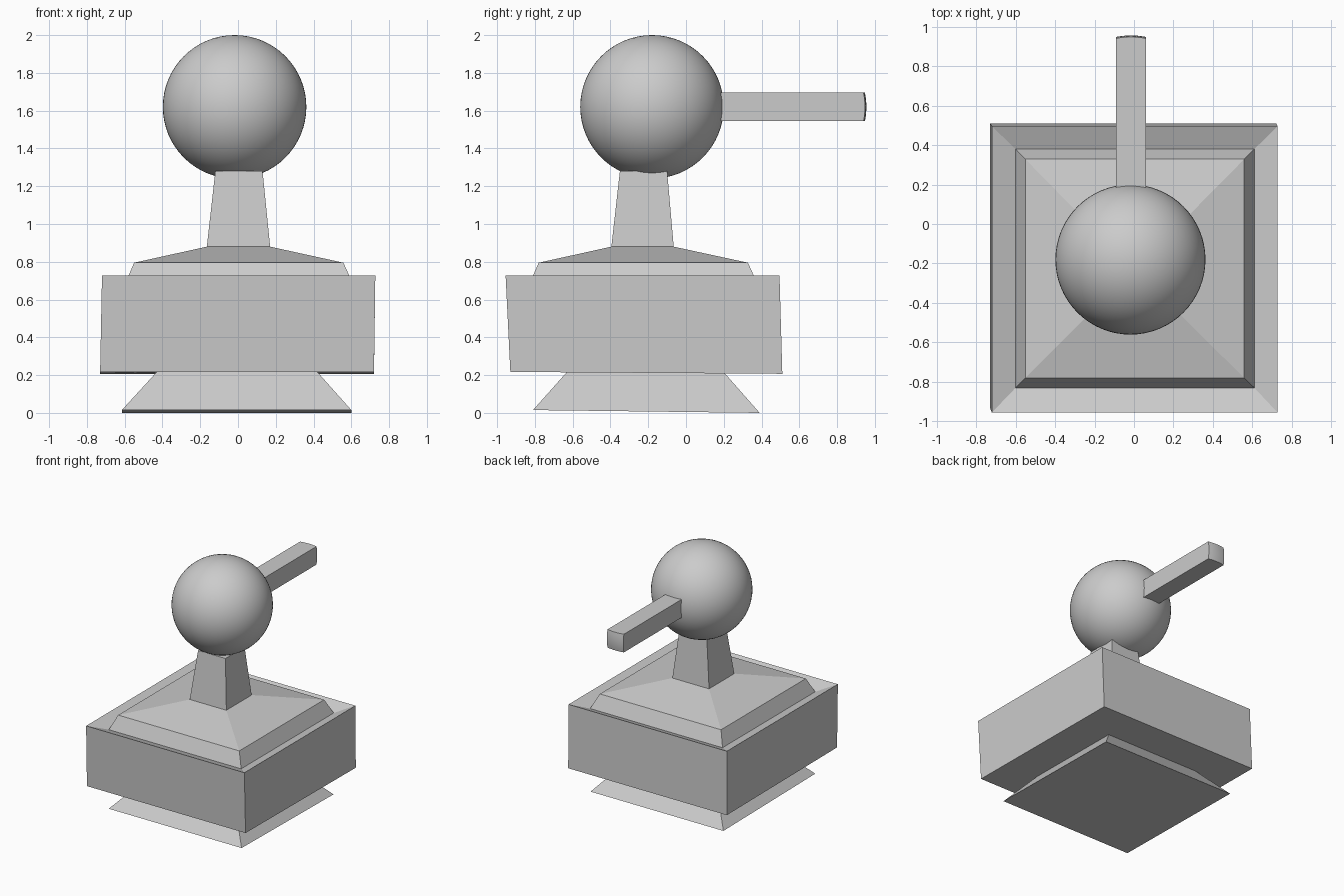
import bpy, bmesh
from mathutils import Vector, Matrix

if "Cube" in bpy.data.objects:
    bpy.data.objects.remove(bpy.data.objects["Cube"])


def finish(bm, name):
    bmesh.ops.recalc_face_normals(bm, faces=bm.faces[:])
    mesh = bpy.data.meshes.new(name)
    bm.to_mesh(mesh)
    bm.free()
    ob = bpy.data.objects.new(name, mesh)
    bpy.context.collection.objects.link(ob)
    return ob


def loft(name, rects):
    """Closed stack of rectangles: x0, x1, y0, y1, front z, back z."""
    bm = bmesh.new()
    rings = [[bm.verts.new(p) for p in
              ((x0, y0, zf), (x1, y0, zf), (x1, y1, zb), (x0, y1, zb))]
             for x0, x1, y0, y1, zf, zb in rects]
    bm.faces.new(rings[0])
    for a, b in zip(rings, rings[1:]):
        for i in range(4):
            j = (i + 1) % 4
            bm.faces.new((a[i], a[j], b[j], b[i]))
    bm.faces.new(rings[-1])
    return finish(bm, name)


# stepped pedestal: flared foot, block with recessed top, sloped cap, neck
loft("pedestal", [
    (-0.615, 0.60, -0.81, 0.39, 0.015, 0.0),
    (-0.43, 0.42, -0.63, 0.205, 0.217, 0.21),
    (-0.73, 0.72, -0.93, 0.51, 0.217, 0.207),
    (-0.72, 0.727, -0.955, 0.495, 0.727, 0.727),
    (-0.60, 0.61, -0.83, 0.38, 0.68, 0.68),
    (-0.55, 0.558, -0.78, 0.328, 0.795, 0.795),
    (-0.165, 0.17, -0.395, -0.065, 0.88, 0.88),
    (-0.12, 0.13, -0.35, -0.10, 1.28, 1.28),
])

# smooth ball on the neck
R = 0.38
C = Vector((-0.018, -0.18, 1.62))
bm = bmesh.new()
bmesh.ops.create_uvsphere(bm, u_segments=64, v_segments=32, radius=R,
                          matrix=Matrix.Translation(C))
for f in bm.faces:
    f.smooth = True
finish(bm, "ball")

# square rod out of the back, its two ends curved like the ball
bm = bmesh.new()
N, H = 6, 0.075
start, end = C.y + R - 0.005, 0.955
bmesh.ops.create_grid(bm, x_segments=N, y_segments=N, size=H,
                      matrix=Matrix.Rotation(1.5707963, 4, 'X'))
for v in bm.verts:
    v.co.y = start + (R * R - v.co.x ** 2 - v.co.z ** 2) ** 0.5 - R
    v.co.x += -0.015
    v.co.z += C.z
ext = bmesh.ops.extrude_face_region(bm, geom=bm.faces[:])
bmesh.ops.translate(bm, vec=(0, end - start, 0),
                    verts=[g for g in ext["geom"] if isinstance(g, bmesh.types.BMVert)])
for f in bm.faces:
    f.smooth = True
rod = finish(bm, "rod")
bpy.context.view_layer.objects.active = rod
rod.select_set(True)
bpy.ops.object.shade_smooth_by_angle(angle=0.6)
